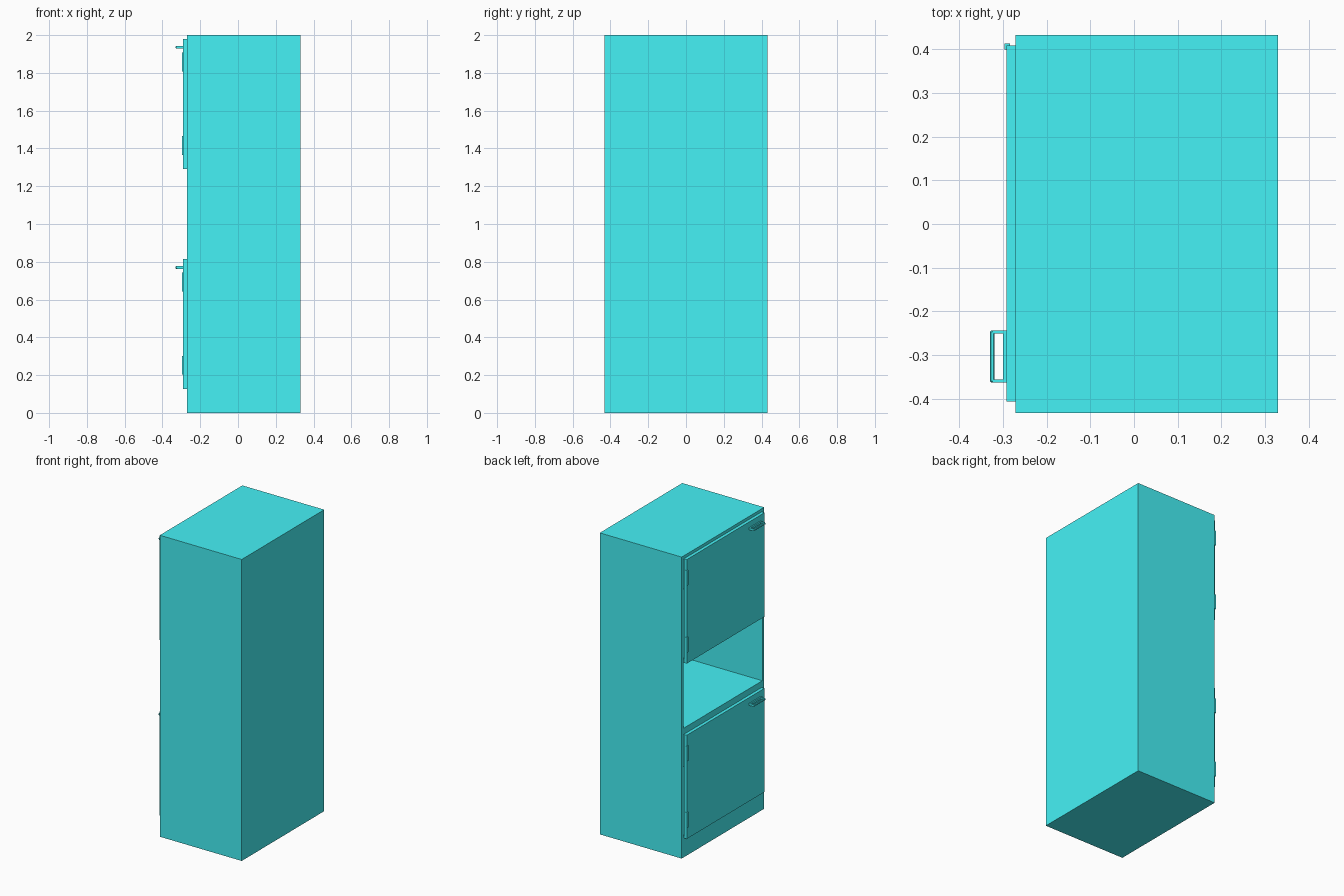
import bpy

if "Cube" in bpy.data.objects:
    bpy.data.objects.remove(bpy.data.objects["Cube"])

# Teal paint shared by every part
teal = bpy.data.materials.new("teal")
teal.diffuse_color = (0.06, 0.886, 0.92, 1)
teal.use_nodes = True
teal.node_tree.nodes["Principled BSDF"].inputs["Base Color"].default_value = teal.diffuse_color


def box(name, x, y, z, bevel=0.0):
    """Box from (min, max) ranges on each axis."""
    bpy.ops.mesh.primitive_cube_add(size=1, location=[(a + b) / 2 for a, b in (x, y, z)])
    ob = bpy.context.object
    ob.name = name
    ob.scale = [b - a for a, b in (x, y, z)]
    bpy.ops.object.transform_apply(location=False, rotation=False, scale=True)
    ob.data.materials.append(teal)
    if bevel:
        m = ob.modifiers.new("bevel", "BEVEL")
        m.width = bevel
        m.segments = 1
    return ob


FRONT, BACK, HALF, T = -0.271, 0.33, 0.4325, 0.02
INNER = (-HALF + T, HALF - T)
DEPTH = (FRONT, BACK - T)

# Carcass: side walls, back wall, and horizontal panels
for label, y in (("near", (-HALF, -HALF + T)), ("far", (HALF - T, HALF))):
    box("side_wall_" + label, (FRONT, BACK), y, (0, 2))
box("back_wall", (BACK - T, BACK), INNER, (0, 2))
for label, z in (("plinth", (0, 0.135)), ("niche_floor", (0.81, 0.857)),
                 ("niche_ceiling", (1.29, 1.31)), ("top_panel", (1.975, 2))):
    box(label, DEPTH, INNER, z)


def door_unit(label, z0, z1):
    # Door slab
    box(label + "_door", (-0.292, FRONT), (-0.406, 0.409), (z0, z1))

    # Loop handle: backing plate, two posts and a chamfered grip
    z = (z1 - 0.052, z1 - 0.038)
    box(label + "_handle_plate", (-0.300, -0.292), (-0.363, -0.244), z)
    for i, y in enumerate(((-0.363, -0.356), (-0.251, -0.244))):
        box(f"{label}_handle_post_{i}", (-0.324, -0.298), y, z)
    box(label + "_handle_grip", (-0.330, -0.319), (-0.363, -0.244), z, 0.003)

    # Hinge knuckles wrapping the outer corner of the door
    for i, h in enumerate((z0 + 0.125, z1 - 0.122)):
        box(f"{label}_hinge_{i}", (-0.297, -0.284), (0.400, 0.413), (h - 0.05, h + 0.05))


door_unit("lower", 0.127, 0.815)
door_unit("upper", 1.29, 1.98)
